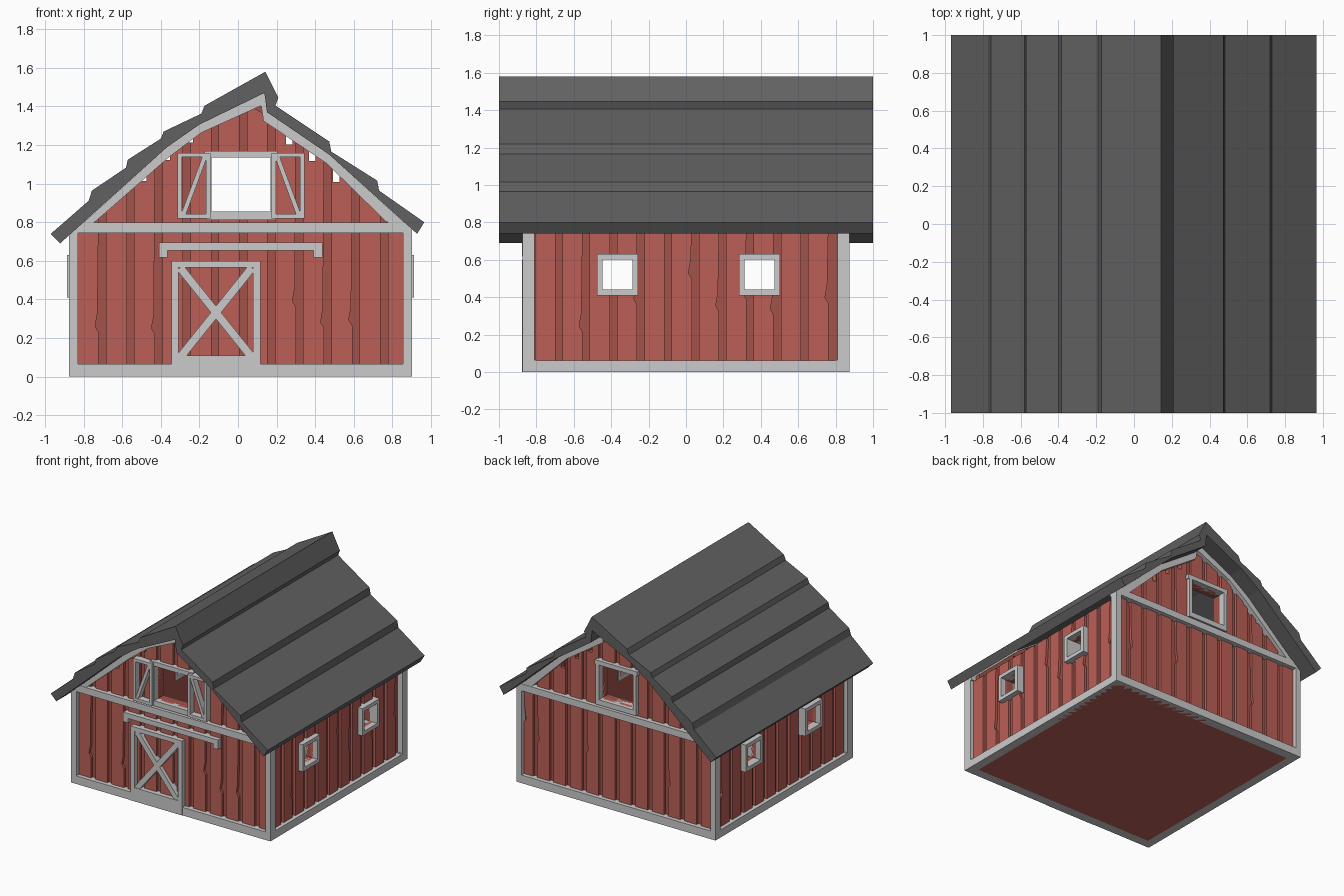
import bpy, bmesh, random
from mathutils import Vector

if "Cube" in bpy.data.objects:
    bpy.data.objects.remove(bpy.data.objects["Cube"])

random.seed(4)


def material(name, rgb):
    m = bpy.data.materials.new(name)
    m.diffuse_color = (*rgb, 1)
    m.use_nodes = True
    m.node_tree.nodes["Principled BSDF"].inputs["Base Color"].default_value = m.diffuse_color
    return m


RED = material("barn_red", (0.50, 0.115, 0.095))
DARK_RED = material("groove_red", (0.36, 0.085, 0.07))
SLATE = material("roof_slate", (0.12, 0.12, 0.12))


def shape(name, polys, d0, d1, axis='y', mat=None, cutter=None):
    """Extrude (u, z) outlines from d0 to d1 along the given axis."""
    bm = bmesh.new()
    for pts in polys:
        rings = [[bm.verts.new((u, d, z) if axis == 'y' else (d, u, z)) for u, z in pts]
                 for d in (d0, d1)]
        n = len(pts)
        bm.faces.new(rings[0])
        bm.faces.new(rings[1][::-1])
        for i in range(n):
            j = (i + 1) % n
            bm.faces.new((rings[0][j], rings[0][i], rings[1][i], rings[1][j]))
    bmesh.ops.recalc_face_normals(bm, faces=bm.faces)
    me = bpy.data.meshes.new(name)
    bm.to_mesh(me)
    bm.free()
    ob = bpy.data.objects.new(name, me)
    bpy.context.collection.objects.link(ob)
    if mat:
        me.materials.append(mat)
    if cutter:
        mod = ob.modifiers.new("openings", 'BOOLEAN')
        mod.operation, mod.solver, mod.object = 'DIFFERENCE', 'EXACT', cutter
    return ob


def rect(u0, u1, z0, z1):
    return [(u0, z0), (u1, z0), (u1, z1), (u0, z1)]


def bar(p, q, w):
    p, q = Vector(p), Vector(q)
    d = (q - p).normalized() * w / 2
    s = Vector((-d.y, d.x))
    return [tuple(v) for v in (p - s, q - s, q + s, p + s)]


def frame(u0, u1, z0, z1, w):
    return [rect(u0, u0 + w, z0, z1), rect(u1 - w, u1, z0, z1),
            rect(u0 + w, u1 - w, z0, z0 + w), rect(u0 + w, u1 - w, z1 - w, z1)]


# Roof: stepped outline on top, plain underside
under = [(-0.922, 0.69), (-0.37, 1.187), (-0.2, 1.306), (0.137, 1.47),
         (0.15, 1.37), (0.473, 1.15), (0.928, 0.74)]
upper = [(0.965, 0.80), (0.731, 0.964), (0.721, 1.016), (0.483, 1.166), (0.473, 1.218),
         (0.209, 1.394), (0.194, 1.405), (0.209, 1.445), (0.142, 1.58), (-0.173, 1.404),
         (-0.19, 1.363), (-0.385, 1.27), (-0.40, 1.233), (-0.571, 1.124), (-0.58, 1.083),
         (-0.757, 0.964), (-0.773, 0.912), (-0.97, 0.74)]
shape("roof", [under + upper], -1, 1, mat=SLATE)


def top(x):
    for (x0, z0), (x1, z1) in zip(under, under[1:]):
        if x0 <= x <= x1:
            return z0 + (z1 - z0) * (x - x0) / (x1 - x0) - 0.015
    return 0.7


def planks(u0, u1, z0, height, step=0.146, gap=0.038):
    """Boards with narrow grooves between, some with a crooked edge."""
    out, u = [], u0
    while u < u1 - 0.03:
        a, b = u, min(u + step - gap, u1)
        right = [(b, z0)]
        if random.random() < 0.35:
            k = random.uniform(0.2, 0.5)
            right += [(b, k), (b - 0.018, k + 0.03), (b - 0.006, k + 0.1)]
        out.append([(a, z0)] + right + [(b, height(b)), (a, height(a))])
        u += step
    return out


# Hidden cutters for the window openings and the vents under the eaves
vents = [(-0.37, 1.145), (-0.49, 1.035), (-0.25, 1.235), (0.266, 1.225), (0.385, 1.14), (0.51, 1.03)]
holes = [rect(-0.137, 0.168, 0.855, 1.135)]
holes += [rect(x - 0.017, x + 0.017, z - 0.022, z + 0.04) for x, z in vents]
gable_cut = shape("gable_cutter", holes, -1.1, 1.1)
side_windows = [(-0.476, -0.257), (0.283, 0.503)]
side_cut = shape("side_cutter", [rect(a + 0.03, b - 0.03, 0.44, 0.60) for a, b in side_windows],
                 -1.2, 1.2, 'x')
for c in (gable_cut, side_cut):
    c.hide_render = True
    c.hide_viewport = True

L, R, D = -0.876, 0.902, 0.875
shape("floor", [rect(L + 0.002, R - 0.002, 0.0, 0.03)], -D + 0.002, D - 0.002, mat=RED)

# Gable ends: wall, planks, trim and window casing
wall = [(-0.83, 0.03), (0.855, 0.03), (0.855, top(0.855))] + \
       [(x, z - 0.015) for x, z in under[-2:0:-1]] + [(-0.83, top(-0.83))]
inner = [(-0.74, 0.803), (-0.354, 1.14), (-0.19, 1.264), (0.12, 1.404),
         (0.132, 1.325), (0.46, 1.104), (0.767, 0.803)]
outer = [(L, 0.73)] + under[1:-1] + [(R, 0.762)]
for s, side in ((-1, "front"), (1, "back")):
    shape(side + "_wall", [wall], s * 0.76, s * 0.822, mat=DARK_RED, cutter=gable_cut)
    shape(side + "_planks", planks(-0.83, 0.855, 0.04, top), s * 0.815, s * 0.842,
          mat=RED, cutter=gable_cut)
    shape(side + "_gable_trim", [outer + inner[::-1]], s * 0.80, s * 0.872)
    shape(side + "_beams", [rect(L, R, 0.745, 0.80), rect(L, R, 0, 0.065)], s * 0.80, s * D)
    shape(side + "_loft_window", [rect(-0.165, -0.137, 0.813, 1.135),
                                  rect(0.168, 0.196, 0.813, 1.135),
                                  rect(-0.137, 0.168, 0.813, 0.855),
                                  rect(-0.173, 0.204, 1.135, 1.17)], s * 0.755, s * 0.872)

# Long sides: wall, planks, sill, corner posts and small windows
for s, x, side in ((-1, L, "left"), (1, R, "right")):
    shape(side + "_wall", [rect(-0.81, 0.81, 0.03, 0.76)], x - s * 0.115, x - s * 0.05, 'x',
          DARK_RED, side_cut)
    shape(side + "_planks", planks(-0.807, 0.812, 0.04, lambda u: 0.745), x - s * 0.06,
          x - s * 0.03, 'x', RED, side_cut)
    shape(side + "_sill", [rect(-D, D, 0, 0.062)], x - s * 0.07, x, 'x')
    shape(side + "_corner_posts", [rect(-D, -0.81, 0, 0.745), rect(0.81, D, 0, 0.745)],
          x - s * 0.046, x, 'x')
    for i, (a, b) in enumerate(side_windows):
        shape(f"{side}_window_{i + 1}", frame(a, b, 0.41, 0.63, 0.03),
              x - s * 0.12, x + s * 0.01, 'x')

# Front shutters
for name, u0, u1, lean in (("left", -0.313, -0.142, 1), ("right", 0.173, 0.344, -1)):
    lo, hi = (u0 + 0.03, u1 - 0.03)[::lean]
    shape(name + "_shutter", frame(u0, u1, 0.82, 1.16, 0.023), -0.893, -0.835)
    shape(name + "_shutter_brace", [bar((lo, 0.84), (hi, 1.14), 0.024)], -0.888, -0.835)

# Barn door with crossed braces, and its sliding rail
shape("door_frame", [rect(-0.344, -0.307, 0, 0.60), rect(0.079, 0.116, 0, 0.60),
                     rect(-0.307, 0.079, 0.565, 0.60), rect(-0.307, 0.079, 0, 0.11)],
      -0.878, -0.82)
shape("door_brace_a", [bar((-0.3, 0.1), (0.072, 0.565), 0.042)], -0.874, -0.82)
shape("door_brace_b", [bar((-0.3, 0.565), (0.072, 0.1), 0.042)], -0.872, -0.82)
shape("door_rail", [[(-0.41, 0.694), (-0.41, 0.617), (-0.365, 0.617), (-0.365, 0.653),
                     (0.392, 0.653), (0.392, 0.617), (0.437, 0.617), (0.437, 0.694)]],
      -0.878, -0.82)
